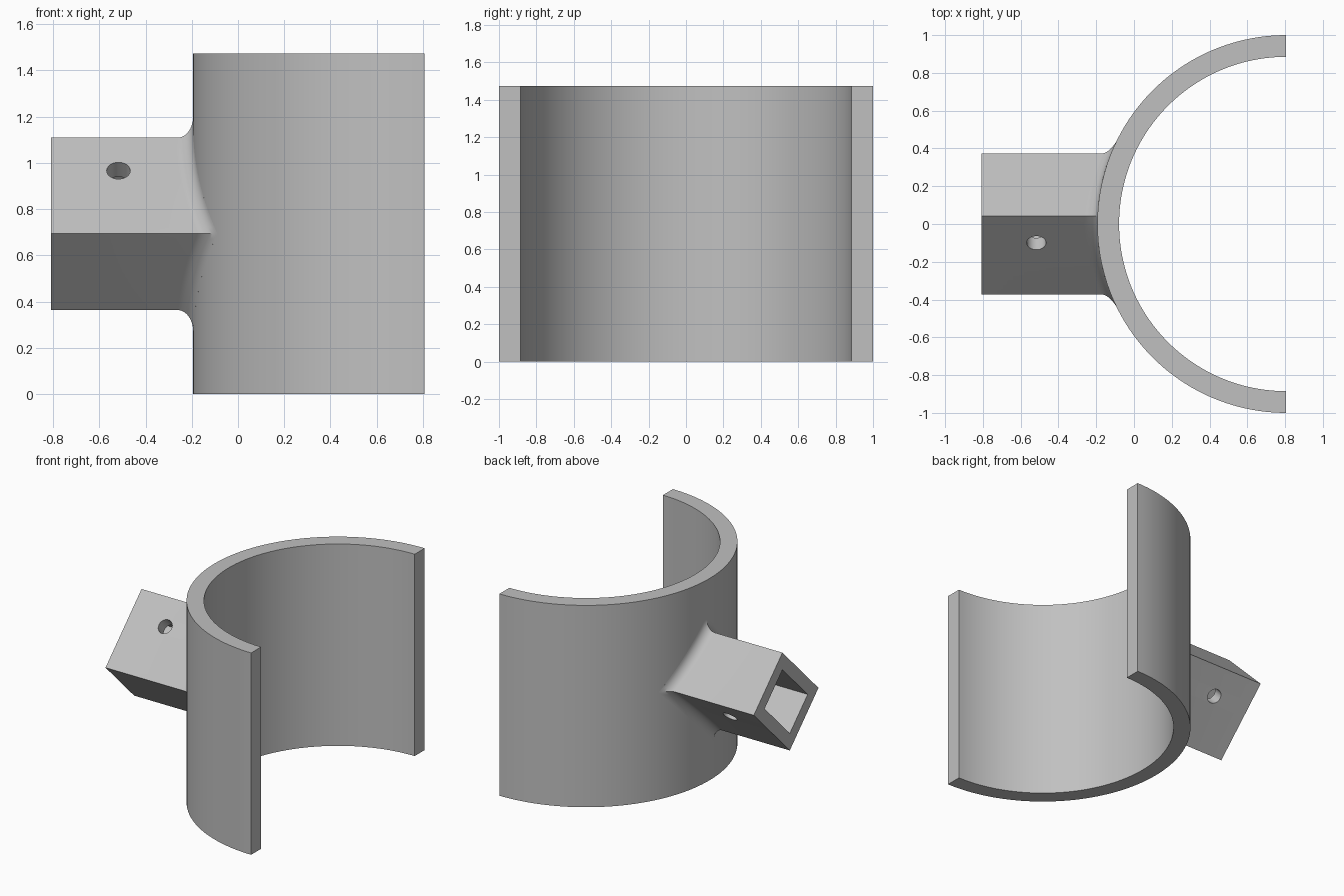
import bpy
import bmesh
from math import sin, cos, pi, sqrt, radians
from mathutils import Matrix, Vector

if "Cube" in bpy.data.objects:
    bpy.data.objects.remove(bpy.data.objects["Cube"], do_unlink=True)

AXIS_X = 0.806                     # axis of the half shell
R_OUT, R_IN, HEIGHT = 1.0, 0.885, 1.472
MID = Vector((0, 0, HEIGHT / 2))
TUBE_END, TUBE_U, TUBE_V = -0.808, 0.587, 0.467
FILLET = 0.07
TILT = Matrix.Rotation(radians(45), 4, 'X')

grey = bpy.data.materials.new("light_grey")
grey.use_nodes = True
grey.diffuse_color = (0.53, 0.53, 0.53, 1)
grey.node_tree.nodes["Principled BSDF"].inputs["Base Color"].default_value = grey.diffuse_color


def make_object(name, bm):
    bmesh.ops.recalc_face_normals(bm, faces=bm.faces)
    mesh = bpy.data.meshes.new(name)
    bm.to_mesh(mesh)
    bm.free()
    mesh.materials.append(grey)
    obj = bpy.data.objects.new(name, mesh)
    bpy.context.collection.objects.link(obj)
    return obj


def cylinder_cutter(name, radius, length, matrix, segments):
    bm = bmesh.new()
    bmesh.ops.create_cone(bm, cap_ends=True, segments=segments, radius1=radius,
                          radius2=radius, depth=length, matrix=matrix)
    return make_object(name, bm)


def cut(target, cutter):
    mod = target.modifiers.new(cutter.name, 'BOOLEAN')
    mod.operation = 'DIFFERENCE'
    mod.solver = 'EXACT'
    mod.object = cutter
    cutter.hide_render = True
    cutter.hide_set(True)


def apply_and_smooth(obj):
    bpy.ops.object.select_all(action='DESELECT')
    obj.select_set(True)
    bpy.context.view_layer.objects.active = obj
    for mod in list(obj.modifiers):
        bpy.ops.object.modifier_apply(modifier=mod.name)
    bpy.ops.object.shade_smooth_by_angle(angle=radians(30))


# Half shell: an arc-shaped profile extruded upward
bm = bmesh.new()
STEPS = 96
angles = [pi / 2 + pi * i / STEPS for i in range(STEPS + 1)]
rails = [[bm.verts.new((AXIS_X + r * cos(a), r * sin(a), z)) for a in angles]
         for r, z in ((R_OUT, 0), (R_OUT, HEIGHT), (R_IN, HEIGHT), (R_IN, 0))]
for k in range(4):
    a, b = rails[k], rails[(k + 1) % 4]
    for i in range(STEPS):
        bm.faces.new((a[i], a[i + 1], b[i + 1], b[i]))
for i in (0, STEPS):
    bm.faces.new([rail[i] for rail in rails])
half_shell = make_object("half_shell", bm)
apply_and_smooth(half_shell)


# Socket tube: tilted rectangle lofted along x, flaring into the shell
def section(grow, per_side=16):
    """Points (y, z) around the tilted rectangle, each side pushed out by grow(y)."""
    corners = [(-1, -1), (1, -1), (1, 1), (-1, 1)]
    points = []
    for c, (u0, v0) in enumerate(corners):
        u1, v1 = corners[(c + 1) % 4]
        for i in range(per_side):
            t = i / per_side
            su, sv = u0 + (u1 - u0) * t, v0 + (v1 - v0) * t
            base = TILT @ Vector((0, su * TUBE_U / 2, sv * TUBE_V / 2))
            d = grow(base.y)
            points.append(MID + TILT @ Vector((0, su * (TUBE_U / 2 + d), sv * (TUBE_V / 2 + d))))
    return points


def reach(y):
    return FILLET * (1 - 0.7 * abs(y))


def shell_x(y):
    return AXIS_X - sqrt(R_OUT ** 2 - y * y)


bm = bmesh.new()
base = section(lambda y: 0)
loops = [[bm.verts.new((TUBE_END, p.y, p.z)) for p in base]]
ARC = 10
for k in range(ARC + 1):
    theta = pi / 2 * k / ARC
    flare = section(lambda y: reach(y) * (1 - cos(theta)))
    loops.append([bm.verts.new((shell_x(p.y) - reach(b.y) * (1 - sin(theta)), p.y, p.z))
                  for p, b in zip(flare, base)])
loops.append([bm.verts.new((0.1, v.co.y, v.co.z)) for v in loops[-1]])
for a, b in zip(loops, loops[1:]):
    for i in range(len(a)):
        j = (i + 1) % len(a)
        bm.faces.new((a[i], a[j], b[j], b[i]))
bm.faces.new(loops[0])
bm.faces.new(loops[-1])
socket_tube = make_object("socket_tube", bm)

# Trim the buried end inside the shell wall
cut(socket_tube, cylinder_cutter("bore_cutter", 0.94, 3,
                                 Matrix.Translation((AXIS_X, 0, HEIGHT / 2)), 128))

# Rectangular socket opening
bm = bmesh.new()
size = Matrix.Diagonal((0.8, 0.411, 0.291, 1))
bmesh.ops.create_cube(bm, size=1, matrix=Matrix.Translation(MID + Vector((-0.6, 0, 0))) @ TILT @ size)
cut(socket_tube, make_object("socket_cutter", bm))

# Pin hole through both wide walls
pin_matrix = Matrix.Translation(MID + Vector((-0.517, 0, 0))) @ TILT @ Matrix.Translation((0, 0.092, 0))
cut(socket_tube, cylinder_cutter("pin_hole_cutter", 0.051, 1, pin_matrix, 32))
apply_and_smooth(socket_tube)

# Remove the cutters once applied
for name in ("bore_cutter", "socket_cutter", "pin_hole_cutter"):
    bpy.data.objects.remove(bpy.data.objects[name], do_unlink=True)
